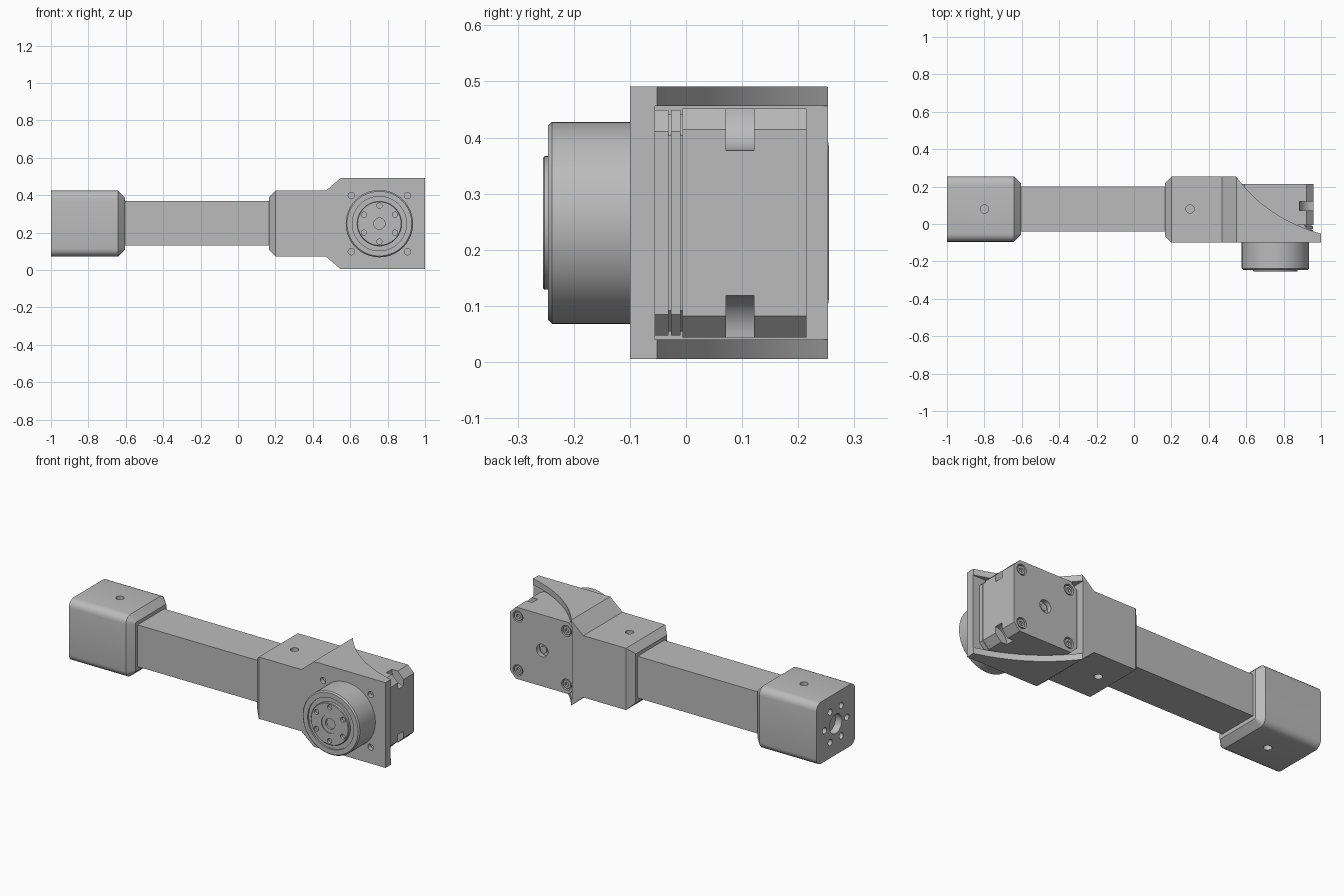
import bpy
import bmesh
from math import cos, sin, pi, radians
from mathutils import Matrix, Vector

if "Cube" in bpy.data.objects:
    bpy.data.objects.remove(bpy.data.objects["Cube"])

grey = bpy.data.materials.new("light grey metal")
grey.use_nodes = True
colour = (0.5, 0.5, 0.5, 1)
grey.diffuse_color = colour
grey.node_tree.nodes["Principled BSDF"].inputs["Base Color"].default_value = colour

ARM_Y, ARM_Z = 0.08, 0.248      # axis of the arm
JOINT_X = 0.756                 # axis of the rotating joint
TURN = {"x": Matrix.Rotation(pi / 2, 4, "Y"),
        "y": Matrix.Rotation(pi / 2, 4, "X"),
        "z": Matrix.Identity(4)}


def make(name, bm):
    bmesh.ops.recalc_face_normals(bm, faces=bm.faces)
    mesh = bpy.data.meshes.new(name)
    bm.to_mesh(mesh)
    bm.free()
    mesh.materials.append(grey)
    obj = bpy.data.objects.new(name, mesh)
    bpy.context.collection.objects.link(obj)
    return obj


def activate(obj):
    bpy.ops.object.select_all(action="DESELECT")
    obj.select_set(True)
    bpy.context.view_layer.objects.active = obj


def smooth(obj):
    activate(obj)
    bpy.ops.object.shade_smooth_by_angle(angle=radians(30))


def add_box(bm, low, high):
    low, high = Vector(low), Vector(high)
    place = Matrix.Translation((low + high) / 2) @ Matrix.Diagonal((*(high - low), 1))
    bmesh.ops.create_cube(bm, size=1, matrix=place)


def add_rod(bm, centre, radius, length, axis, sides=24):
    bmesh.ops.create_cone(bm, cap_ends=True, segments=sides, radius1=radius,
                          radius2=radius, depth=length,
                          matrix=Matrix.Translation(centre) @ TURN[axis])


def extrude(points, direction):
    bm = bmesh.new()
    face = bm.faces.new([bm.verts.new(p) for p in points])
    moved = bmesh.ops.extrude_face_region(bm, geom=[face])["geom"]
    verts = [g for g in moved if isinstance(g, bmesh.types.BMVert)]
    bmesh.ops.translate(bm, verts=verts, vec=direction)
    bmesh.ops.recalc_face_normals(bm, faces=bm.faces)
    return bm


def chamfer_end(bm, x, width):
    edges = [e for e in bm.edges if all(abs(v.co.x - x) < 1e-4 for v in e.verts)]
    bmesh.ops.bevel(bm, geom=edges, offset=width, segments=1, affect="EDGES")


def round_along(bm, axis, width, segments):
    edges = [e for e in bm.edges
             if abs((e.verts[0].co - e.verts[1].co).normalized()[axis]) > 0.99]
    bmesh.ops.bevel(bm, geom=edges, offset=width, segments=segments,
                    profile=0.5, affect="EDGES")


def cut(obj, bm):
    cutter = make("cutter", bm)
    cutter.hide_render = True
    mod = obj.modifiers.new("cut", "BOOLEAN")
    mod.operation, mod.solver, mod.object = "DIFFERENCE", "EXACT", cutter
    activate(obj)
    bpy.ops.object.modifier_apply(modifier=mod.name)
    bpy.data.objects.remove(cutter)


def corners(step):
    return [(JOINT_X + sx * step, ARM_Z + sz * step) for sx in (-1, 1) for sz in (-1, 1)]


# Square arm tube
bm = bmesh.new()
add_box(bm, (-0.64, -0.04, 0.13), (0.2, 0.2, 0.368))
make("arm_tube", bm)

# End block with rounded sides and a bolt circle
bm = bmesh.new()
add_box(bm, (-1, -0.095, 0.072), (-0.605, 0.255, 0.424))
round_along(bm, 0, 0.042, 5)
chamfer_end(bm, -0.605, 0.036)
end_block = make("end_block", bm)
holes = bmesh.new()
add_rod(holes, (-1, ARM_Y, ARM_Z), 0.055, 0.08, "x", 32)
for i in range(6):
    a = i * pi / 3
    add_rod(holes, (-1, ARM_Y + 0.1 * cos(a), ARM_Z + 0.1 * sin(a)), 0.018, 0.08, "x")
for z in (0.072, 0.424):
    add_rod(holes, (-0.8, ARM_Y, z), 0.022, 0.06, "z")
cut(end_block, holes)
smooth(end_block)

# Joint bracket: side profile, swept cheeks and motor pocket
upper = [(0.165, 0.424), (0.47, 0.424), (0.548, 0.491), (1, 0.491)]
outline = upper + [(x, 2 * ARM_Z - z) for x, z in reversed(upper)]
bm = extrude([(x, -0.1, z) for x, z in outline], (0, 0.353, 0))
chamfer_end(bm, 0.165, 0.036)
bracket = make("joint_bracket", bm)

start, bend, end = Vector((0.545, 0.255)), Vector((0.71, 0.03)), Vector((1, -0.052))
sweep = []
for i in range(21):
    t = i / 20
    sweep.append(start * (1 - t) ** 2 + bend * 2 * t * (1 - t) + end * t * t)
sweep += [Vector((1.1, -0.054)), Vector((1.1, 0.3)), Vector((0.545, 0.3))]
cut(bracket, extrude([(p.x, p.y, -0.1) for p in sweep], (0, 0, 0.8)))
pocket = bmesh.new()
add_box(pocket, (0.542, -0.055, 0.04), (1.2, 0.4, 0.456))
cut(bracket, pocket)
holes = bmesh.new()
for x, z in corners(0.15):
    add_rod(holes, (x, -0.1, z), 0.017, 0.05, "y")
for z in (0.072, 0.424):
    add_rod(holes, (0.3, ARM_Y, z), 0.022, 0.06, "z")
cut(bracket, holes)
smooth(bracket)


# Motor housing: slices parted by thin grooves around a core
def slice_of(y0, y1, half):
    bm = bmesh.new()
    add_box(bm, (JOINT_X - half, y0, ARM_Z - half), (JOINT_X + half, y1, ARM_Z + half))
    round_along(bm, 1, 0.038, 1)
    return bm


make("motor_core", slice_of(-0.056, 0.01, 0.194))
make("motor_front_ring", slice_of(-0.055, -0.031, 0.201))
make("motor_middle_ring", slice_of(-0.027, -0.01, 0.201))
motor = make("motor_housing", slice_of(-0.006, 0.215, 0.204))
notches = bmesh.new()
for side in (-1, 1):
    add_rod(notches, (JOINT_X + 0.204, 0.096, ARM_Z + side * 0.204), 0.075, 0.05, "y", 40)
cut(motor, notches)
holes = bmesh.new()
for x, z in corners(0.153):
    add_rod(holes, (x, 0.215, z), 0.031, 0.04, "y")
add_rod(holes, (JOINT_X, 0.215, ARM_Z), 0.036, 0.05, "y")
cut(motor, holes)
smooth(motor)

# Socket screws in the back of the motor
for i, (x, z) in enumerate(corners(0.153)):
    bm = bmesh.new()
    add_rod(bm, (x, 0.202, z), 0.024, 0.02, "y")
    screw = make(f"motor_screw_{i + 1}", bm)
    socket = bmesh.new()
    add_rod(socket, (x, 0.212, z), 0.013, 0.024, "y", 6)
    cut(screw, socket)
    smooth(screw)
bm = bmesh.new()
add_rod(bm, (JOINT_X, 0.194, ARM_Z), 0.02, 0.02, "y")
smooth(make("motor_centre_pin", bm))

# Round output drive, lathed around the joint axis
profile = [(0, -0.238), (0.03, -0.238), (0.03, -0.25), (0.052, -0.25), (0.052, -0.255),
           (0.116, -0.255), (0.119, -0.252), (0.119, -0.237), (0.145, -0.237),
           (0.145, -0.246), (0.173, -0.246), (0.18, -0.239), (0.18, -0.09), (0, -0.09)]
bm = bmesh.new()
ring = [bm.verts.new((JOINT_X + r, y, ARM_Z)) for r, y in profile]
edges = [bm.edges.new(pair) for pair in zip(ring, ring[1:])]
bmesh.ops.spin(bm, geom=ring + edges, cent=(JOINT_X, 0, ARM_Z), axis=(0, 1, 0),
               angle=2 * pi, steps=64, use_merge=True)
bmesh.ops.remove_doubles(bm, verts=bm.verts, dist=1e-5)
drive = make("output_drive", bm)
holes = bmesh.new()
for i in range(6):
    a = pi / 2 + i * pi / 3
    add_rod(holes, (JOINT_X + 0.096 * cos(a), -0.255, ARM_Z + 0.096 * sin(a)),
            0.014, 0.03, "y", 20)
cut(drive, holes)
smooth(drive)
